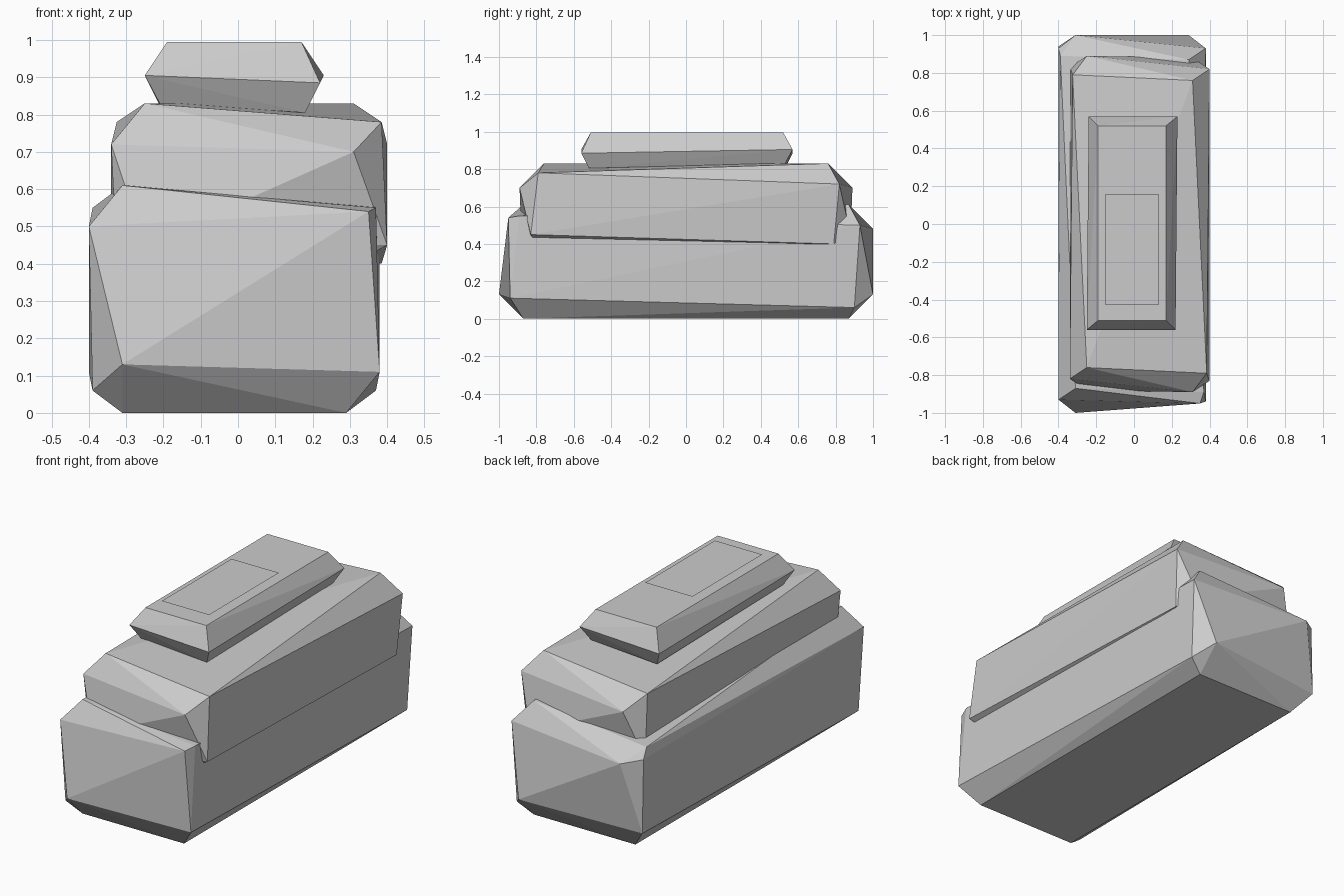
import bpy, bmesh
from mathutils import Vector

cube = bpy.data.objects.get("Cube")
if cube:
    bpy.data.objects.remove(cube, do_unlink=True)

grey = bpy.data.materials.new("pale grey stone")
grey.use_nodes = True
COLOUR = (0.6, 0.6, 0.6, 1)
grey.diffuse_color = COLOUR
grey.node_tree.nodes["Principled BSDF"].inputs["Base Color"].default_value = COLOUR


def add_object(name, bm):
    mesh = bpy.data.meshes.new(name)
    bm.to_mesh(mesh)
    bm.free()
    mesh.materials.append(grey)
    obj = bpy.data.objects.new(name, mesh)
    bpy.context.collection.objects.link(obj)
    return obj


def half_turn(points, cx, cy=0):
    """Points plus their copies turned half way round the block's axis."""
    return points + [(2 * cx - x, 2 * cy - y, z) for x, y, z in points]


def chipped_block(name, points):
    """Faceted stone: the convex hull of its chipped corners."""
    bm = bmesh.new()
    for p in points:
        bm.verts.new(Vector(p))
    result = bmesh.ops.convex_hull(bm, input=bm.verts)
    loose = {g for g in result["geom_interior"] if isinstance(g, bmesh.types.BMVert)}
    bmesh.ops.delete(bm, geom=list(loose), context='VERTS')
    bmesh.ops.recalc_face_normals(bm, faces=bm.faces)
    return add_object(name, bm)


# Lower block: widest stone, with two unequal upper corners
lower = half_turn([
    (-.31, -1, .13), (.38, -.94, .11), (-.31, -.87, .61), (-.40, -.93, .50),
    (-.39, -.90, .06), (.29, -.87, 0), (-.31, -.87, 0), (.37, -.89, .55),
], -.01)
lower += [(.35, -.95, .54), (-.31, 1, .48), (-.40, .93, .50)]
chipped_block("lower_block", lower)

# Middle block: shifted sideways, bedded into the lower one
middle = half_turn([
    (-.25, -.76, .83), (.385, -.79, .78), (.31, -.89, .70), (-.34, -.82, .72),
    (.40, -.83, .45), (.31, -.80, .40), (-.25, -.88, .45), (-.325, -.79, .40),
], .03)
chipped_block("middle_block", middle)

# Top slab: bevelled all round, with a slightly twisted waist
top = half_turn([
    (-.19, -.51, .995), (.17, -.51, .995),
    (-.25, -.56, .905), (.22, -.56, .885),
    (-.21, -.52, .83), (.18, -.52, .805),
], -.01, .005)
chipped_block("top_slab", top)

# Thin plate resting just above the slab
bm = bmesh.new()
bm.faces.new([bm.verts.new((x, y, 1.01)) for x, y in
              ((-.15, -.43), (.13, -.43), (.13, .16), (-.15, .16))])
add_object("top_plate", bm)
